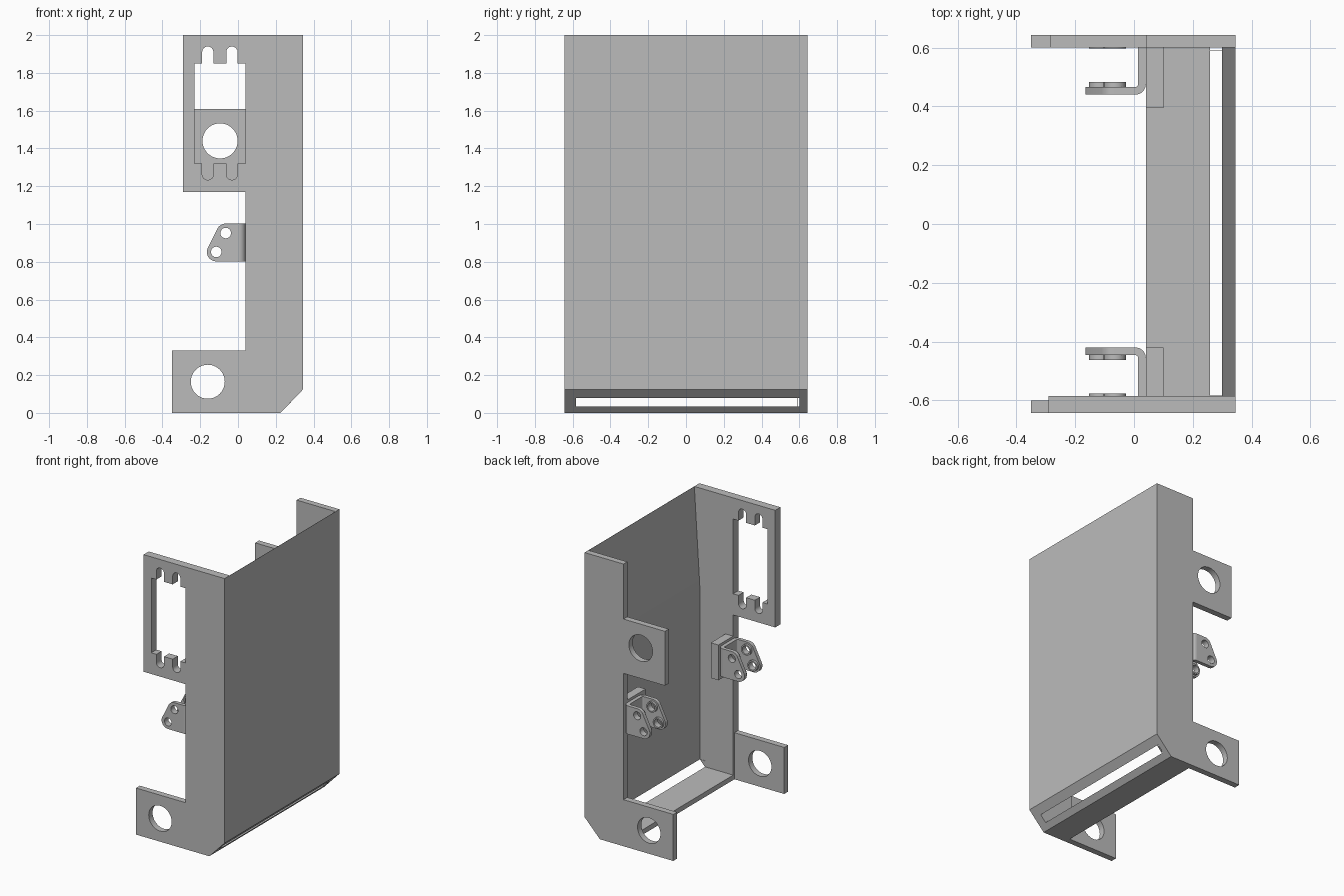
import bpy, bmesh
from math import sin, cos, radians, pi
from mathutils import Matrix

if "Cube" in bpy.data.objects:
    bpy.data.objects.remove(bpy.data.objects["Cube"])

grey = bpy.data.materials.new("plain grey")
grey.use_nodes = True
colour = (0.5, 0.5, 0.5, 1)
grey.diffuse_color = colour
grey.node_tree.nodes["Principled BSDF"].inputs["Base Color"].default_value = colour


def arc(cx, cy, r, start, end, n=8):
    angles = [radians(start + (end - start) * i / n) for i in range(n + 1)]
    return [(cx + r * cos(a), cy + r * sin(a)) for a in angles]


def circle(cx, cy, r, n=40):
    return arc(cx, cy, r, 0, 360, n)[:-1]


def rect(x0, x1, y0, y1):
    return [(x0, y0), (x1, y0), (x1, y1), (x0, y1)]


def prism(name, loops, lo, hi, axis="Y"):
    """Fill an outline with holes and extrude it along Y (x,z loops) or Z (x,y loops)."""
    curve = bpy.data.curves.new(name, "CURVE")
    curve.dimensions = "2D"
    curve.fill_mode = "BOTH"
    curve.extrude = (hi - lo) / 2
    for loop in loops:
        spline = curve.splines.new("POLY")
        spline.points.add(len(loop) - 1)
        for point, (u, v) in zip(spline.points, loop):
            point.co = (u, v, 0, 1)
        spline.use_cyclic_u = True
    helper = bpy.data.objects.new(name + " outline", curve)
    bpy.context.collection.objects.link(helper)
    graph = bpy.context.evaluated_depsgraph_get()
    mesh = bpy.data.meshes.new_from_object(helper.evaluated_get(graph))
    bpy.data.objects.remove(helper)
    middle = (lo + hi) / 2
    if axis == "Y":
        place = Matrix.Translation((0, middle, 0)) @ Matrix.Rotation(pi / 2, 4, "X")
    else:
        place = Matrix.Translation((0, 0, middle))
    bm = bmesh.new()
    bm.from_mesh(mesh)
    bm.transform(place)
    bmesh.ops.remove_doubles(bm, verts=bm.verts, dist=0.0002)
    bmesh.ops.recalc_face_normals(bm, faces=bm.faces)
    bm.to_mesh(mesh)
    bm.free()
    mesh.materials.clear()
    mesh.materials.append(grey)
    obj = bpy.data.objects.new(name, mesh)
    bpy.context.collection.objects.link(obj)
    bpy.ops.object.select_all(action="DESELECT")
    obj.select_set(True)
    bpy.context.view_layer.objects.active = obj
    bpy.ops.object.shade_smooth_by_angle(angle=radians(30))
    return obj


FRONT, FRONT_IN, BACK_IN, BACK = -0.643, -0.585, 0.6, 0.643
EDGE, RIGHT = 0.04, 0.345
chamfer = [(RIGHT, 0.125), (0.225, 0)]
low_hole = circle(-0.16, 0.165, 0.09)

# Front plate with a slotted window
window = [(-0.23, 1.32)]
for x in (-0.16, -0.032):
    window += [(x - 0.03, 1.32)] + arc(x, 1.263, 0.03, 180, 360) + [(x + 0.03, 1.32)]
window += [(EDGE, 1.32), (EDGE, 1.85)]
for x in (-0.032, -0.16):
    window += [(x + 0.03, 1.85)] + arc(x, 1.91, 0.03, 0, 180) + [(x - 0.03, 1.85)]
window += [(-0.23, 1.85)]
front_outline = [(-0.29, 2), (RIGHT, 2)] + chamfer + [(EDGE, 0), (EDGE, 1.17), (-0.29, 1.17)]
prism("front_plate", [front_outline, window], FRONT, FRONT_IN)
prism("front_lower_tab", [rect(-0.35, EDGE, 0, 0.33), low_hole], FRONT, -0.6)

# Back plate with two drilled tabs
back_outline = [(EDGE, 2), (RIGHT, 2)] + chamfer + [
    (-0.35, 0), (-0.35, 0.33), (EDGE, 0.33), (EDGE, 1.225),
    (-0.285, 1.225), (-0.285, 1.61), (EDGE, 1.61)]
prism("back_plate", [back_outline, low_hole, circle(-0.095, 1.44, 0.093)], BACK_IN, BACK)

# Tapered side wall and floor, leaving a slot between them in the chamfer
prism("side_wall", [[(0.3, 0.078), chamfer[0], (RIGHT, 2), (RIGHT - 0.001, 2), (0.3, 1.28)]],
      FRONT_IN, BACK_IN)
prism("floor", [[(EDGE, 0), chamfer[1], (0.259, 0.035), (EDGE, 0.035)]], FRONT_IN, BACK_IN)
for end, y0, y1 in (("front", FRONT_IN, -0.57), ("back", 0.59, BACK_IN)):
    prism(end + "_slot_end", [[(0.259, 0.035), (0.3, 0.078), (0.259, 0.078)]], y0, y0 + 0.002)

# Hinge brackets: two drilled ears, a bent web and bosses
pins = [(-0.115, 0.852), (-0.065, 0.952)]
ear = ([(0.005, 0.802)] + arc(*pins[0], 0.05, 270, 153.4)
       + arc(*pins[1], 0.05, 153.4, 90) + [(0.005, 1.002)])
holes = [circle(*p, 0.028, 24) for p in pins]
half, sheet, bend = 0.1, 0.026, 0.035


def bracket(side, centre, block_y0, block_y1):
    inner = bend - sheet
    cx, cy = EDGE - bend, half - bend
    web = (arc(cx, cy, bend, 90, 0) + arc(cx, -cy, bend, 0, -90)
           + arc(cx, -cy, inner, -90, 0) + arc(cx, cy, inner, 0, 90))
    web = [(x, y + centre) for x, y in web]
    prism(side + "_bracket_web", [web], 0.802, 1.002, "Z")
    for label, s in (("rear", 1), ("fore", -1)):
        outer_y, inner_y = centre + s * half, centre + s * (half - sheet)
        boss_y = inner_y - s * 0.017
        prism(f"{side}_bracket_{label}_ear", [ear] + holes, *sorted((outer_y, inner_y)))
        for p, hole in zip(pins, holes):
            prism(f"{side}_bracket_{label}_boss", [circle(*p, 0.038, 24), hole],
                  *sorted((inner_y, boss_y)))
    prism(side + "_bracket_block", [rect(EDGE, 0.1, 0.77, 1.02)], block_y0, block_y1)


bracket("front", -0.52, FRONT_IN, -0.42)
bracket("back", 0.54, 0.395, BACK_IN)
